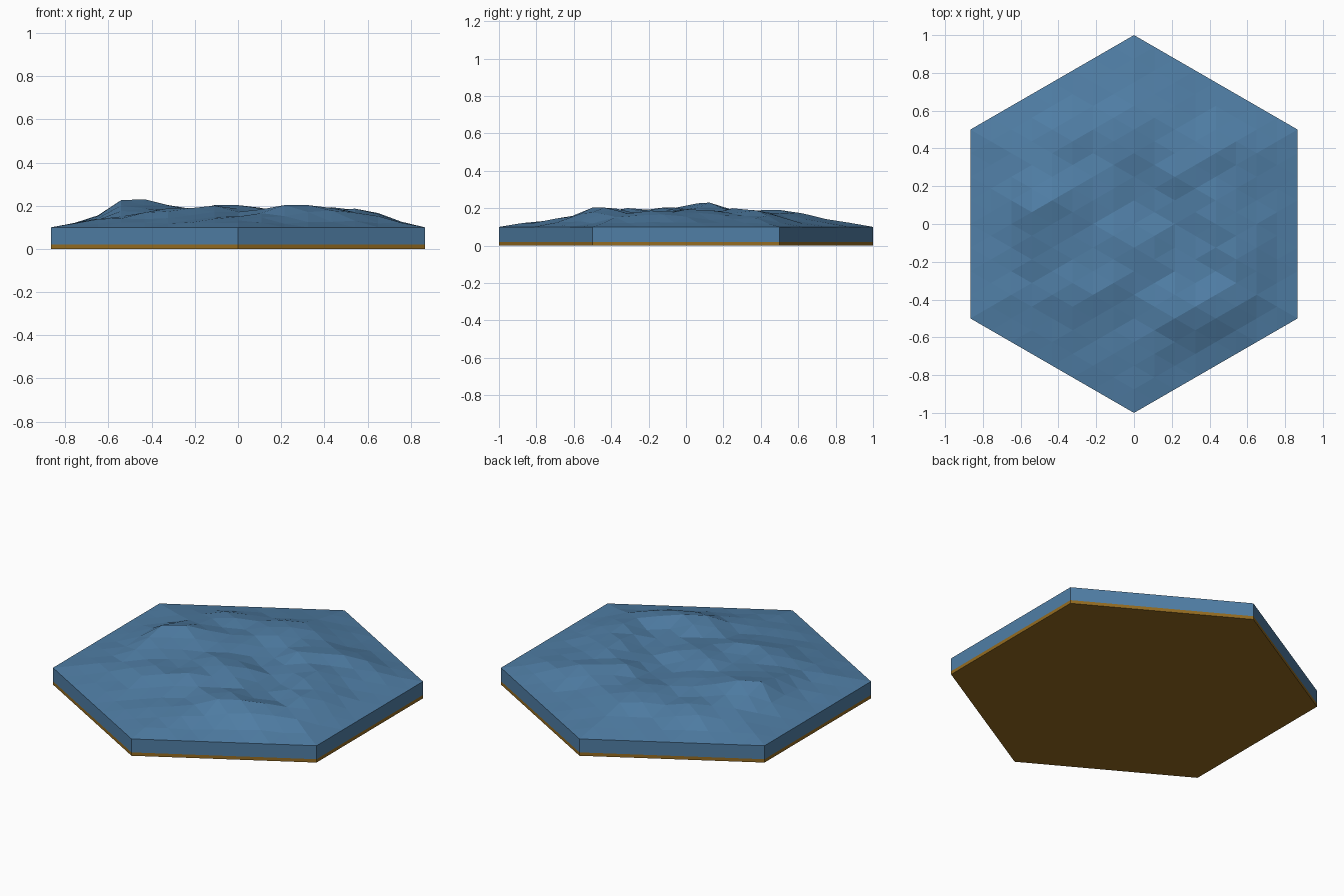
import bpy, bmesh, math, random

if "Cube" in bpy.data.objects:
    bpy.data.objects.remove(bpy.data.objects["Cube"])

random.seed(7)
N = 8                       # triangle rings from centre to rim
BASE_TOP, RIM = 0.02, 0.10
C30 = math.cos(math.radians(30))


def material(name, color):
    m = bpy.data.materials.new(name)
    m.diffuse_color = (*color, 1)
    m.use_nodes = True
    m.node_tree.nodes["Principled BSDF"].inputs["Base Color"].default_value = m.diffuse_color
    return m


def finish(bm, name, mat):
    bmesh.ops.recalc_face_normals(bm, faces=bm.faces)
    me = bpy.data.meshes.new(name)
    bm.to_mesh(me)
    bm.free()
    me.materials.append(mat)
    ob = bpy.data.objects.new(name, me)
    bpy.context.collection.objects.link(ob)
    return ob


def hexagon(bm, z):
    return [bm.verts.new((math.sin(k * math.pi / 3), math.cos(k * math.pi / 3), z))
            for k in range(6)]


# Wave crests: x, y, height, radius
CRESTS = [
    (-0.43, 0.12, 0.085, 0.17), (-0.50, -0.05, 0.05, 0.13),
    (-0.10, -0.04, 0.05, 0.15), (0.05, -0.12, 0.04, 0.12),
    (-0.30, -0.33, 0.045, 0.15), (-0.05, -0.30, 0.04, 0.13),
    (0.22, -0.46, 0.06, 0.15), (0.43, -0.48, 0.06, 0.15),
    (0.25, 0.30, 0.055, 0.14), (0.43, 0.08, 0.05, 0.15),
    (0.62, -0.15, 0.05, 0.16), (0.0, 0.50, 0.05, 0.15),
    (-0.42, 0.48, 0.04, 0.15), (0.45, 0.42, 0.04, 0.13),
    (-0.12, 0.25, 0.03, 0.14),
]


def wave_height(x, y, ring):
    inner = N - ring        # rings in from the rim
    if inner == 0:
        return RIM
    z = RIM + 0.05 * min(1, inner / 2.5)
    fade = min(1, inner / 3)
    for cx, cy, h, r in CRESTS:
        z += fade * h * math.exp(-((x - cx) ** 2 + (y - cy) ** 2) / r ** 2)
    z += fade * random.uniform(-0.012, 0.008)
    return min(z, 0.23 if x < -0.3 and y > 0 else 0.203)


# Base plate
bm = bmesh.new()
low, high = hexagon(bm, 0), hexagon(bm, BASE_TOP)
bm.faces.new(low)
bm.faces.new(high)
for k in range(6):
    n = (k + 1) % 6
    bm.faces.new((low[k], low[n], high[n], high[k]))
finish(bm, "base_plate", material("sand", (0.30, 0.15, 0.015)))

# Water: triangular lattice surface with straight side walls
bm = bmesh.new()
grid = {}
for i in range(-N, N + 1):
    for j in range(-N, N + 1):
        ring = max(abs(i), abs(j), abs(i + j))
        if ring <= N:
            x, y = i * C30 / N, (i * 0.5 + j) / N
            grid[i, j] = bm.verts.new((x, y, wave_height(x, y, ring)))
for i, j in grid:
    for tri in (((i, j), (i + 1, j), (i, j + 1)),
                ((i + 1, j), (i + 1, j - 1), (i, j))):
        if all(p in grid for p in tri):
            bm.faces.new([grid[p] for p in tri])
rim = [e for e in bm.edges if e.is_boundary]
ext = bmesh.ops.extrude_edge_only(bm, edges=rim)["geom"]
for v in ext:
    if isinstance(v, bmesh.types.BMVert):
        v.co.z = BASE_TOP
finish(bm, "water", material("water", (0.08, 0.21, 0.38)))
